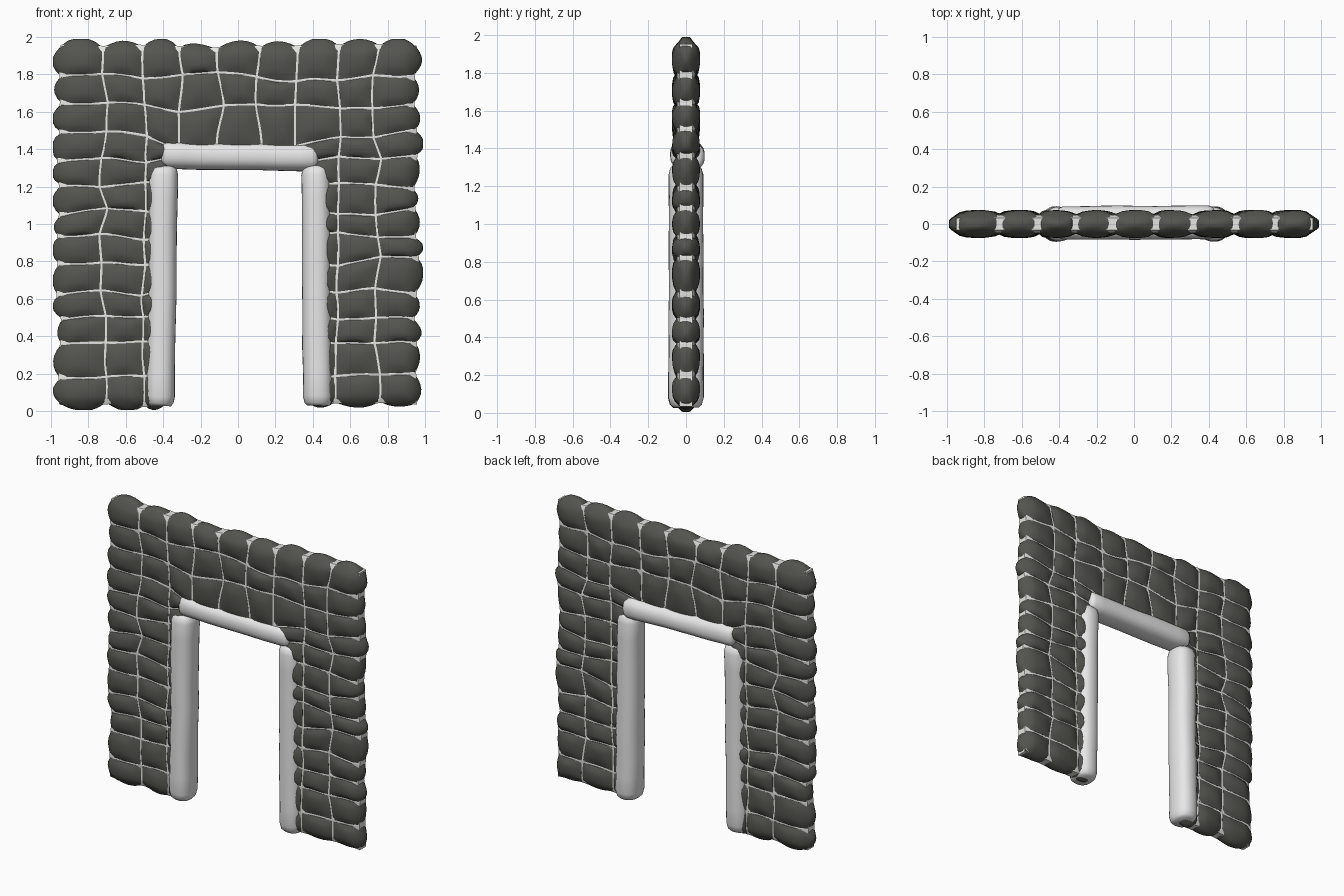
import bpy, bmesh, math, random
from mathutils import Vector, Matrix, noise

if "Cube" in bpy.data.objects:
    bpy.data.objects.remove(bpy.data.objects["Cube"])

random.seed(7)


def material(name, rgb):
    m = bpy.data.materials.new(name)
    m.diffuse_color = (*rgb, 1)
    m.use_nodes = True
    m.node_tree.nodes["Principled BSDF"].inputs["Base Color"].default_value = m.diffuse_color
    return m


STONE = material("dark stone", (0.088, 0.088, 0.078))
MORTAR = material("pale mortar", (0.8, 0.8, 0.78))
POST = material("pale post", (0.8, 0.8, 0.8))


def finish(name, bm, mat, angle):
    bmesh.ops.recalc_face_normals(bm, faces=bm.faces)
    me = bpy.data.meshes.new(name)
    bm.to_mesh(me)
    bm.free()
    me.materials.append(mat)
    ob = bpy.data.objects.new(name, me)
    bpy.context.collection.objects.link(ob)
    bpy.ops.object.select_all(action='DESELECT')
    ob.select_set(True)
    bpy.context.view_layer.objects.active = ob
    bpy.ops.object.shade_smooth_by_angle(angle=math.radians(angle))
    return ob


# Wall layout: wobbly grid of joints around a doorway
XS = [-.955, -.72, -.5, -.3, -.1, .1, .31, .53, .745, .95]
ZS = [.035, .2, .36, .5, .64, .8, .94, 1.07, 1.21, 1.34, 1.48, 1.63, 1.785, 1.955]
NC, NR, DOOR = len(XS) - 1, len(ZS) - 1, 10
joints = {}
for i, z in enumerate(ZS):
    for j, x in enumerate(XS):
        edge_x, edge_z = j in (0, NC), i in (0, NR)
        jamb = i < DOOR and j in (3, 6)
        px = math.copysign(.375, x) if jamb else x
        pz = 1.40 if i == DOOR and 3 <= j <= 6 else z
        jx = .008 if edge_x or jamb or (j in (2, 7) and i < DOOR) else .024
        jz = .008 if edge_z or (i == DOOR and 3 <= j <= 6) else .024
        joints[i, j] = Vector((px + random.uniform(-jx, jx), 0, pz + random.uniform(-jz, jz)))
cells = [(i, j) for i in range(NR) for j in range(NC) if i >= DOOR or j < 3 or j > 5]


def block(bm, i, j, inset, bulge, rim):
    """One pillow-shaped block filling cell (i, j) of the wall."""
    a, b, c, d = (joints[i, j], joints[i, j + 1], joints[i + 1, j + 1], joints[i + 1, j])
    wide = (b - a).length + (c - d).length
    tall = (d - a).length + (c - b).length
    su, sv = 1 - 4 * inset / wide, 1 - 4 * inset / tall
    tu, tv = random.uniform(-.3, .3), random.uniform(-.3, .3)
    swell = rim * random.uniform(.7, 1.3)
    part = bmesh.new()
    bmesh.ops.create_cube(part, size=2)
    bmesh.ops.subdivide_edges(part, edges=part.edges, cuts=5, use_grid_fill=True)
    for vert in part.verts:
        u, w, v = vert.co
        # distance towards free outer edges of the wall
        left = max(0, -u) if j == 0 else 0
        right = max(0, u) if j == NC - 1 else 0
        low = max(0, -v) if i == 0 else 0
        high = max(0, v) if i == NR - 1 else 0
        s, t = (u * su + 1) / 2, (v * sv + 1) / 2
        p = (a * (1 - s) + b * s) * (1 - t) + (d * (1 - s) + c * s) * t
        # scalloped rim
        round_w = 1 - .6 * w * w
        p.x += swell * (right ** 3 - left ** 3) * (1 - v * v) * round_w
        p.z += swell * (high ** 3 - low ** 3) * (1 - u * u) * round_w
        # shared wobble keeps neighbouring joints together
        n = noise.noise_vector(Vector((p.x * 4.5, 3.1, p.z * 4.5)))
        p.x += .02 * n.x
        p.z += .02 * n.z
        taper = 1 - .35 * max(left, right, low, high) ** 4
        dome = (1 - abs(u) ** 3) * (1 - abs(v) ** 3) * (1 + tu * u + tv * v)
        p.y = w * (.051 * taper + bulge * dome)
        p.x = min(.99, max(-.99, p.x))
        p.z = min(1.99, max(.005, p.z))
        vert.co = p
    tmp = bpy.data.meshes.new("tmp")
    part.to_mesh(tmp)
    part.free()
    bm.from_mesh(tmp)
    bpy.data.meshes.remove(tmp)


# Stones and the mortar between them
stones, mortar = bmesh.new(), bmesh.new()
for i, j in cells:
    block(stones, i, j, .0055, .022, .034)
    block(mortar, i, j, 0, -.006, 0)
finish("wall_stones", stones, STONE, 50)
finish("wall_mortar", mortar, MORTAR, 50)


def round_beam(name, start, end, rx, ry, tip):
    """Slightly uneven rounded pole between two points."""
    start, end = Vector(start), Vector(end)
    axis = end - start
    length = axis.length
    side = Vector((0, 1, 0))
    across = side.cross(axis).normalized()
    seg = 28
    rings = [(0, .72), (tip * .3, .9), (tip, 1)]
    rings += [(length * k / 8, 1) for k in range(1, 8)]
    rings += [(length - tip, 1), (length - tip * .3, .9), (length, .72)]
    bm = bmesh.new()
    loops = []
    for h, scale in rings:
        loop = []
        for k in range(seg):
            t = math.tau * k / seg
            ca, sa = math.cos(t), math.sin(t)
            ca = math.copysign(abs(ca) ** .85, ca)
            sa = math.copysign(abs(sa) ** .85, sa)
            p = start + axis * (h / length) + across * (rx * scale * ca) + side * (ry * scale * sa)
            p += .006 * noise.noise_vector(p * 5)
            loop.append(bm.verts.new(p))
        loops.append(loop)
    for p, q in zip(loops, loops[1:]):
        for k in range(seg):
            m = (k + 1) % seg
            bm.faces.new((p[k], p[m], q[m], q[k]))
    bm.faces.new(loops[0])
    bm.faces.new(loops[-1])
    return finish(name, bm, POST, 50)


# Door frame
round_beam("left_post", (-.417, 0, .03), (-.4, 0, 1.31), .08, .092, .05)
round_beam("right_post", (.428, 0, .03), (.418, 0, 1.31), .08, .092, .05)
round_beam("lintel", (-.41, .008, 1.372), (.43, .008, 1.355), .076, .09, .03)
